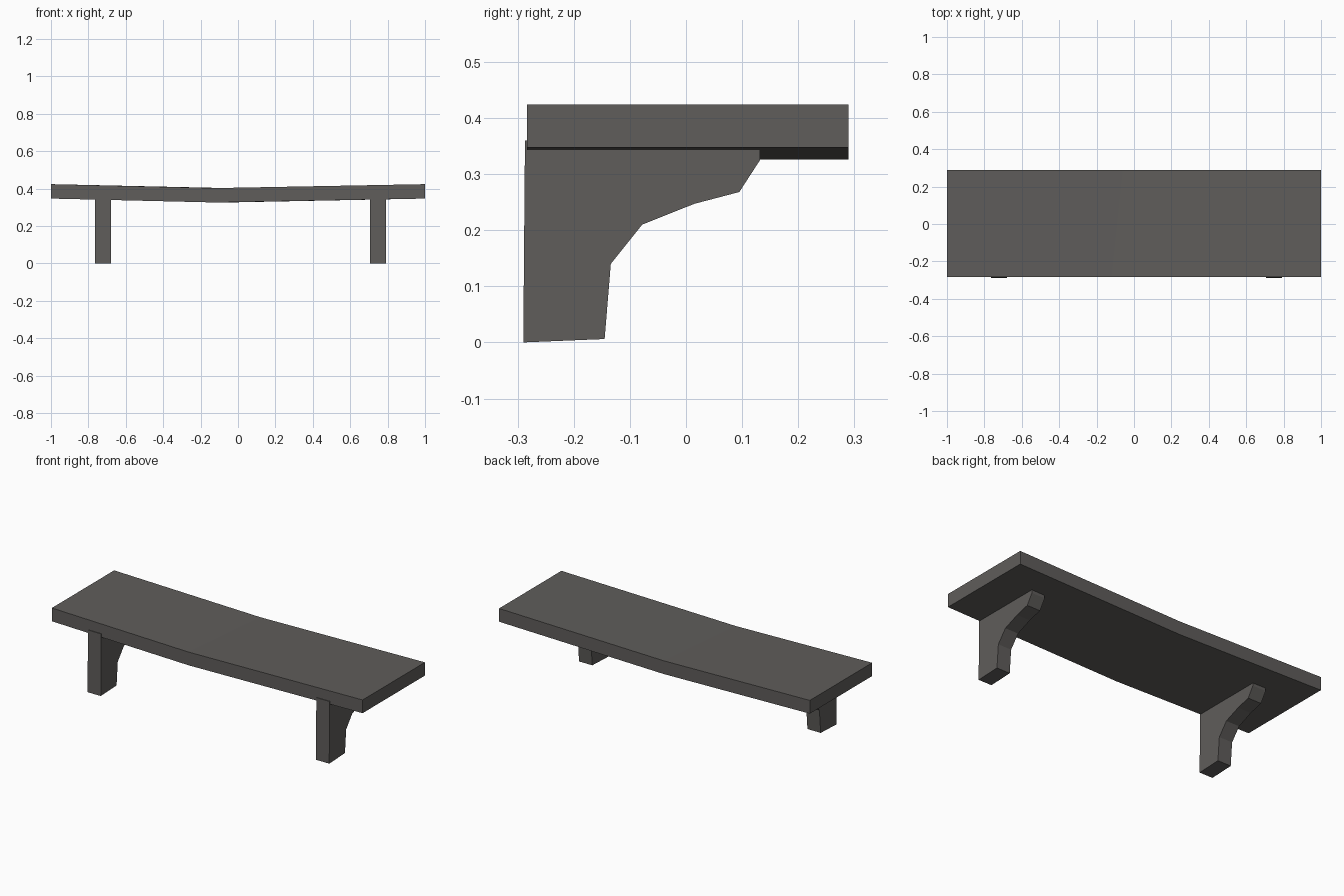
import bpy, bmesh
from mathutils import Vector

if "Cube" in bpy.data.objects:
    bpy.data.objects.remove(bpy.data.objects["Cube"])

mat = bpy.data.materials.new("dark grey wood")
mat.diffuse_color = (0.115, 0.109, 0.104, 1)
mat.use_nodes = True
mat.node_tree.nodes["Principled BSDF"].inputs["Base Color"].default_value = mat.diffuse_color


def loft(name, loop_a, loop_b):
    """Solid between two matching outlines."""
    bm = bmesh.new()
    a = [bm.verts.new(p) for p in loop_a]
    b = [bm.verts.new(p) for p in loop_b]
    n = len(a)
    bm.faces.new(a)
    bm.faces.new(b[::-1])
    for i in range(n):
        j = (i + 1) % n
        bm.faces.new((a[i], b[i], b[j], a[j]))
    bmesh.ops.recalc_face_normals(bm, faces=bm.faces)
    me = bpy.data.meshes.new(name)
    bm.to_mesh(me)
    bm.free()
    me.materials.append(mat)
    ob = bpy.data.objects.new(name, me)
    bpy.context.collection.objects.link(ob)
    return ob


# Sagging shelf board, crease slightly skewed from front to back
def board_outline(y, bend):
    return [(-1, y, 0.347), (bend, y, 0.326), (1, y, 0.347),
            (1, y, 0.424), (bend, y, 0.403), (-1, y, 0.424)]


loft("shelf_board", board_outline(-0.283, -0.12), board_outline(0.29, -0.06))

# Curved support brackets, profile in y and z
profile = [(-0.29, 0.0), (-0.145, 0.006), (-0.134, 0.14), (-0.078, 0.21),
           (0.015, 0.247), (0.095, 0.268), (0.132, 0.325), (0.132, 0.36),
           (-0.287, 0.36)]
for name, x0, x1 in (("left_bracket", -0.765, -0.68), ("right_bracket", 0.705, 0.79)):
    loft(name, [(x0, y, z) for y, z in profile], [(x1, y, z) for y, z in profile])
